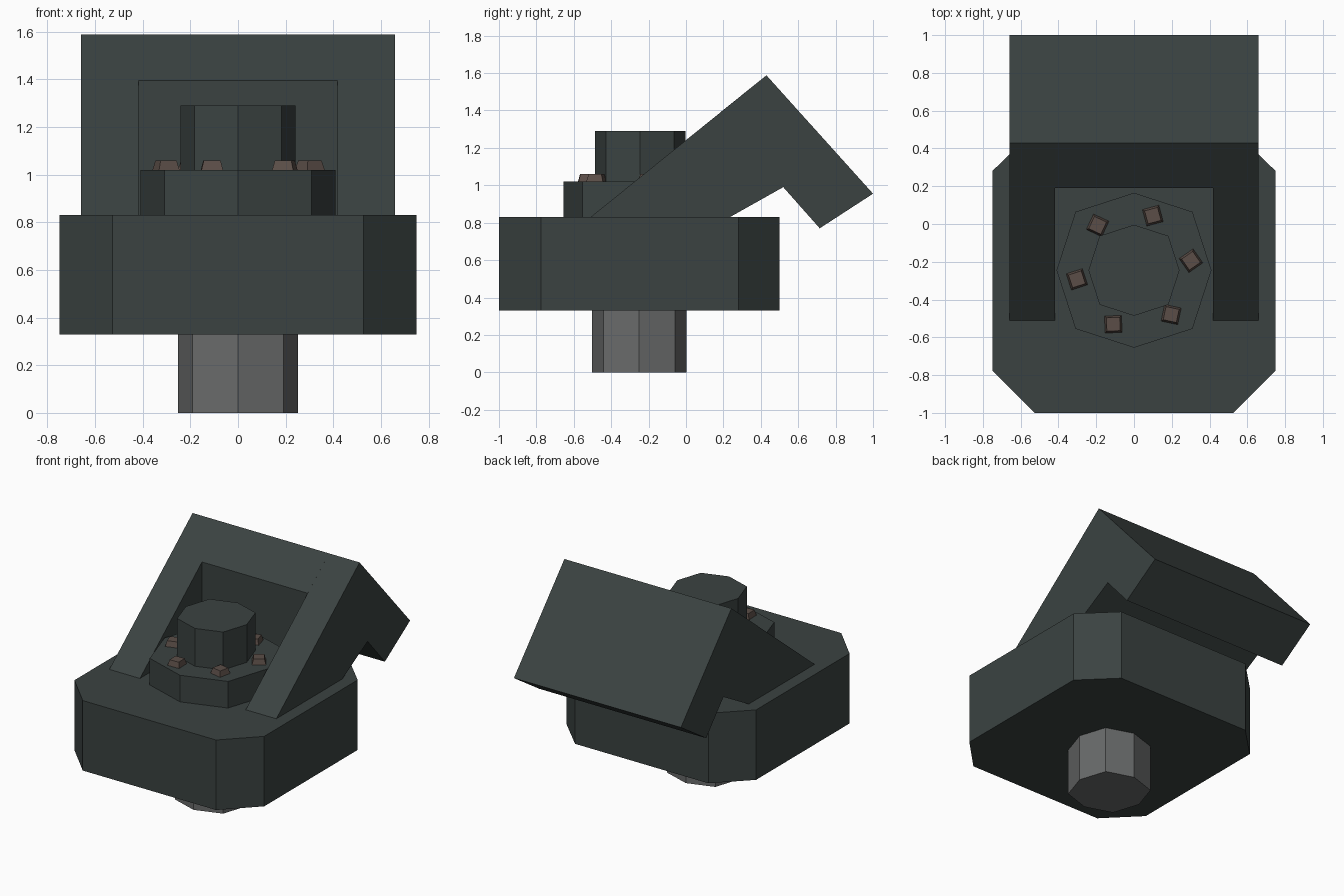
import bpy, bmesh, math
from mathutils import Matrix, Vector

if "Cube" in bpy.data.objects:
    bpy.data.objects.remove(bpy.data.objects["Cube"])


def material(name, rgb):
    m = bpy.data.materials.new(name)
    m.diffuse_color = (*rgb, 1)
    m.use_nodes = True
    m.node_tree.nodes["Principled BSDF"].inputs["Base Color"].default_value = m.diffuse_color
    return m


BODY = material("dark green grey", (0.043, 0.055, 0.053))
STEEL = material("steel grey", (0.14, 0.145, 0.145))
RUST = material("rusty brown", (0.105, 0.076, 0.064))
CY = -0.245  # axis of the round parts


def prism(bm, points, offset):
    """Closed solid made by sweeping a polygon along an offset."""
    a = [bm.verts.new(p) for p in points]
    b = [bm.verts.new(Vector(p) + Vector(offset)) for p in points]
    bm.faces.new(a)
    bm.faces.new(b[::-1])
    n = len(a)
    for i in range(n):
        bm.faces.new((a[i], b[i], b[(i + 1) % n], a[(i + 1) % n]))


def finish(name, bm, mat):
    bmesh.ops.recalc_face_normals(bm, faces=bm.faces[:])
    me = bpy.data.meshes.new(name)
    bm.to_mesh(me)
    bm.free()
    me.materials.append(mat)
    ob = bpy.data.objects.new(name, me)
    bpy.context.collection.objects.link(ob)
    return ob


def eight_sided(name, r, z0, z1, mat, cy=CY):
    d = 0.755 * r
    pts = [(r, 0), (d, d), (0, r), (-d, d), (-r, 0), (-d, -d), (0, -r), (d, -d)]
    bm = bmesh.new()
    prism(bm, [(x, y + cy, z0) for x, y in pts], (0, 0, z1 - z0))
    finish(name, bm, mat)


# chamfered base block
half = [(0.527, -1.0), (0.75, -0.775), (0.75, 0.28), (0.527, 0.5)]
outline = half + [(-x, y) for x, y in reversed(half)]
bm = bmesh.new()
prism(bm, [(x, y, 0.33) for x, y in outline], (0, 0, 0.5))
finish("base_block", bm, BODY)

# round parts
eight_sided("lower_shaft", 0.252, 0, 0.33, STEEL, -0.25)
eight_sided("flange", 0.41, 0.83, 1.02, BODY)
eight_sided("upper_boss", 0.241, 1.02, 1.29, BODY)

# slanted yoke: two arms joined by a hooked crossbar
side = [(-0.51, 0.83), (0.43, 1.588), (1.0, 0.955), (0.715, 0.77),
        (0.52, 0.99), (0.235, 0.83)]
middle = [(0.19, 0.83), (0.19, 1.395)] + side[1:]
for name, prof, x0, x1 in (("yoke_arm_left", side, -0.66, -0.418),
                           ("yoke_crossbar", middle, -0.418, 0.418),
                           ("yoke_arm_right", side, 0.418, 0.66)):
    bm = bmesh.new()
    prism(bm, [(x0, y, z) for y, z in prof], (x1 - x0, 0, 0))
    finish(name, bm, BODY)

# six square tapered bolts around the flange
for i, turn in enumerate((9.5, 71, 129, 189, 249, 310)):
    a = math.radians(turn)
    spin = math.radians((35, 15, -25, 18, 2, -12)[i])
    bm = bmesh.new()
    bmesh.ops.create_cone(
        bm, cap_ends=True, segments=4, radius1=0.064, radius2=0.05, depth=0.04,
        matrix=Matrix.Translation((0.306 * math.cos(a), CY + 0.306 * math.sin(a), 1.039))
        @ Matrix.Rotation(spin + math.pi / 4, 4, 'Z'))
    finish(f"bolt_{i + 1}", bm, RUST)
